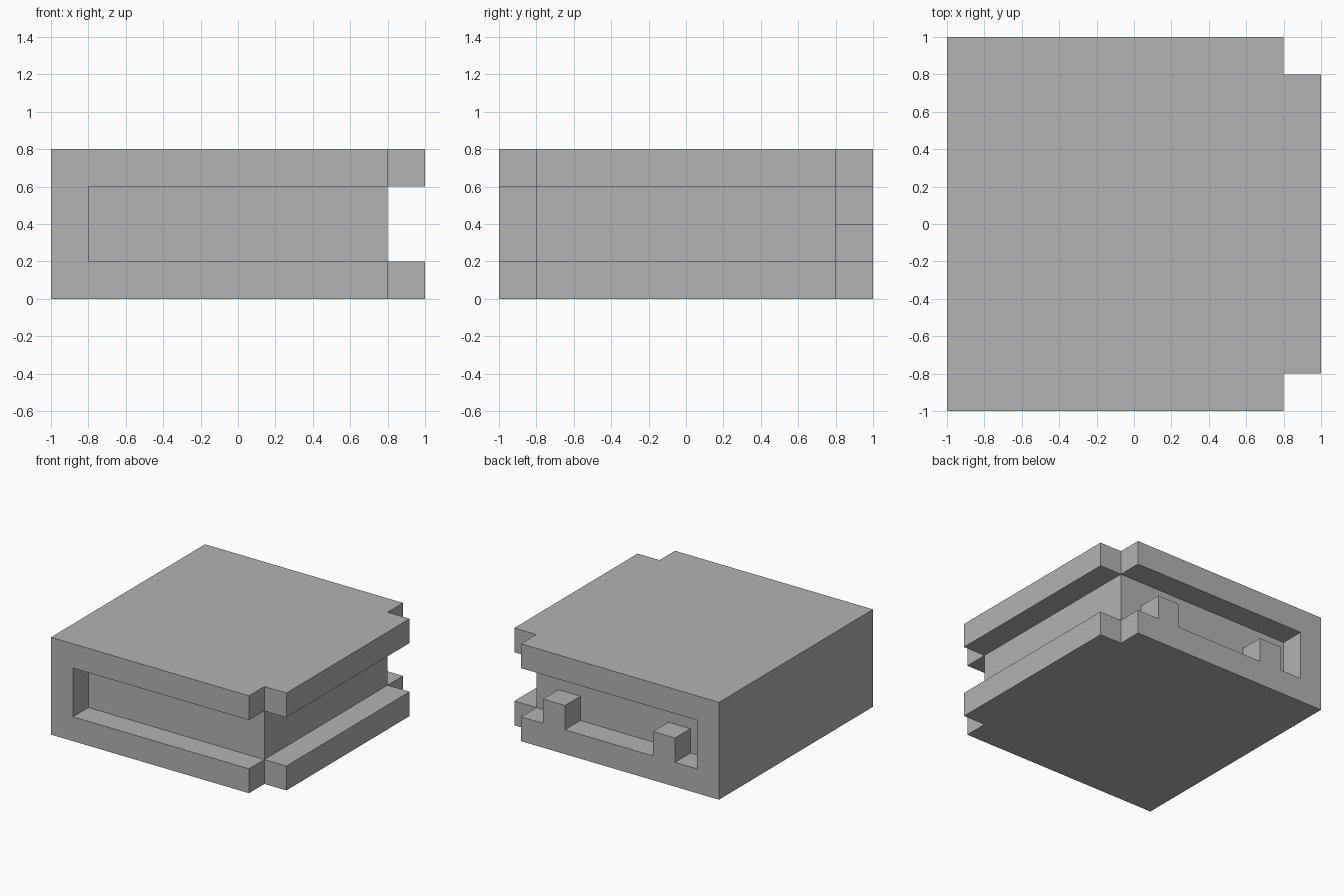
import bpy
import bmesh
from mathutils import Vector

U = 0.2      # wall, slab and groove depth
OUT = 1.2    # cutters reach past the block

cube = bpy.data.objects.get("Cube")
if cube:
    bpy.data.objects.remove(cube, do_unlink=True)

grey = bpy.data.materials.new("plain_grey")
grey.use_nodes = True
colour = (0.45, 0.45, 0.45, 1)
grey.diffuse_color = colour
grey.node_tree.nodes["Principled BSDF"].inputs["Base Color"].default_value = colour


def prism(name, outline, start, end):
    """Extrude a list of 3D points along the vector from start to end."""
    bm = bmesh.new()
    verts = [bm.verts.new(Vector(p) + Vector(start)) for p in outline]
    face = bm.faces.new(verts)
    moved = bmesh.ops.extrude_face_region(bm, geom=[face])["geom"]
    bmesh.ops.translate(bm, vec=Vector(end) - Vector(start),
                        verts=[v for v in moved if isinstance(v, bmesh.types.BMVert)])
    bmesh.ops.recalc_face_normals(bm, faces=bm.faces)
    mesh = bpy.data.meshes.new(name)
    bm.to_mesh(mesh)
    bm.free()
    mesh.materials.append(grey)
    obj = bpy.data.objects.new(name, mesh)
    bpy.context.collection.objects.link(obj)
    return obj


def box(name, x0, x1, y0, y1, z0, z1):
    return prism(name, [(x0, y0, 0), (x1, y0, 0), (x1, y1, 0), (x0, y1, 0)],
                 (0, 0, z0), (0, 0, z1))


# Solid block
block = box("grooved_block", -1, 1, -1, 1, 0, 4 * U)

# Grooves along the front and the open side
low, high, inner = U, 3 * U, 1 - U
cutters = [
    box("front_groove_cutter", -inner, OUT, -OUT, -inner, low, high),
    box("side_groove_cutter", inner, OUT, -OUT, OUT, low, high),
]

# Back groove, whose floor steps up over two half-height teeth
floor = [(-inner, low)]
for left in (-3 * U, 2 * U):
    floor += [(left, low), (left, 2 * U), (left + U, 2 * U), (left + U, low)]
floor += [(OUT, low), (OUT, high), (-inner, high)]
cutters.append(prism("back_groove_cutter", [(x, 0, z) for x, z in floor],
                     (0, inner, 0), (0, OUT, 0)))

# Square notches at the two corners of the open side
for name, side in (("front", -1), ("back", 1)):
    y0, y1 = sorted((side * inner, side * OUT))
    cutters.append(box(name + "_notch_cutter", inner, OUT, y0, y1, -U, 5 * U))

for cutter in cutters:
    cutter.hide_render = True
    cut = block.modifiers.new(cutter.name, "BOOLEAN")
    cut.operation = "DIFFERENCE"
    cut.solver = "EXACT"
    cut.object = cutter

# Bake the cuts and discard the cutters
depsgraph = bpy.context.evaluated_depsgraph_get()
result = bpy.data.meshes.new_from_object(block.evaluated_get(depsgraph))
block.modifiers.clear()
block.data = result
for cutter in cutters:
    bpy.data.objects.remove(cutter, do_unlink=True)
